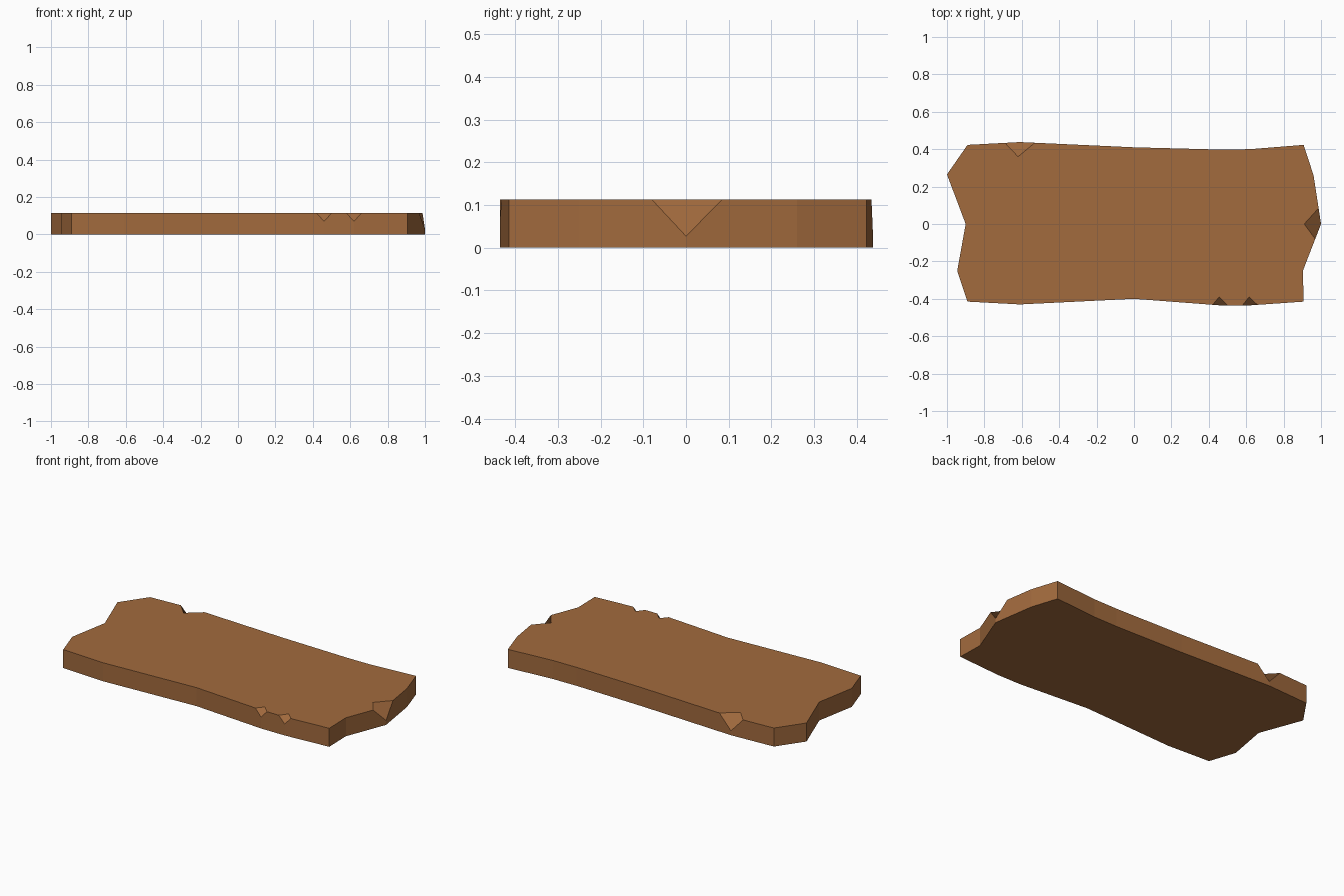
import bpy
import bmesh
from mathutils import Vector

if "Cube" in bpy.data.objects:
    bpy.data.objects.remove(bpy.data.objects["Cube"])

H = 0.113  # plank thickness

# Outline counter-clockwise; chipped points add (half width, inset point, bottom height)
outline = [
    ((-0.89, -0.415), None), ((-0.61, -0.43), None), ((0.0, -0.40), None),
    ((0.46, -0.435), (0.04, (0.455, -0.39), 0.07)),
    ((0.62, -0.435), (0.04, (0.615, -0.39), 0.07)),
    ((0.907, -0.415), None), ((0.903, -0.25), None),
    ((1.0, 0.0), (0.086, (0.91, 0.0), 0.027)),
    ((0.96, 0.26), None), ((0.907, 0.423), None),
    ((0.62, 0.40), None), ((0.46, 0.398), None), ((0.0, 0.41), None),
    ((-0.61, 0.438), (0.08, (-0.62, 0.36), 0.027)),
    ((-0.89, 0.423), None), ((-1.0, 0.265), None),
    ((-0.90, 0.0), None), ((-0.945, -0.25), None),
]

bm = bmesh.new()
n = len(outline)
pts = [Vector(p) for p, _ in outline]


def vert(p, z):
    return bm.verts.new((p[0], p[1], z))


# Each corner stores its bottom vertex plus the rim vertices used by the two walls
base, rim_in, rim_out, top = [], [], [], []
for i, (p, chip) in enumerate(outline):
    base.append(vert(p, 0))
    if chip is None:
        v = vert(p, H)
        rim_in.append([v])
        rim_out.append([v])
        top.append(v)
    else:
        half, inset, low = chip
        c = pts[i]
        a = vert(c + (pts[i - 1] - c).normalized() * half, H)
        b = vert(c + (pts[(i + 1) % n] - c).normalized() * half, H)
        back, tip = vert(inset, H), vert(p, low)
        rim_in.append([tip, a])
        rim_out.append([b, tip])
        top += [a, back, b]
        bm.faces.new([back, a, tip, b])  # chip face

# Walls, top and underside
for i in range(n):
    j = (i + 1) % n
    bm.faces.new([base[i], base[j]] + rim_in[j] + rim_out[i])
bm.faces.new(top)
bm.faces.new(base[::-1])

mesh = bpy.data.meshes.new("plank")
bm.to_mesh(mesh)
bm.free()
plank = bpy.data.objects.new("plank", mesh)
bpy.context.collection.objects.link(plank)

wood = bpy.data.materials.new("brown wood")
wood.diffuse_color = (0.36, 0.145, 0.047, 1)
wood.use_nodes = True
wood.node_tree.nodes["Principled BSDF"].inputs["Base Color"].default_value = wood.diffuse_color
mesh.materials.append(wood)
